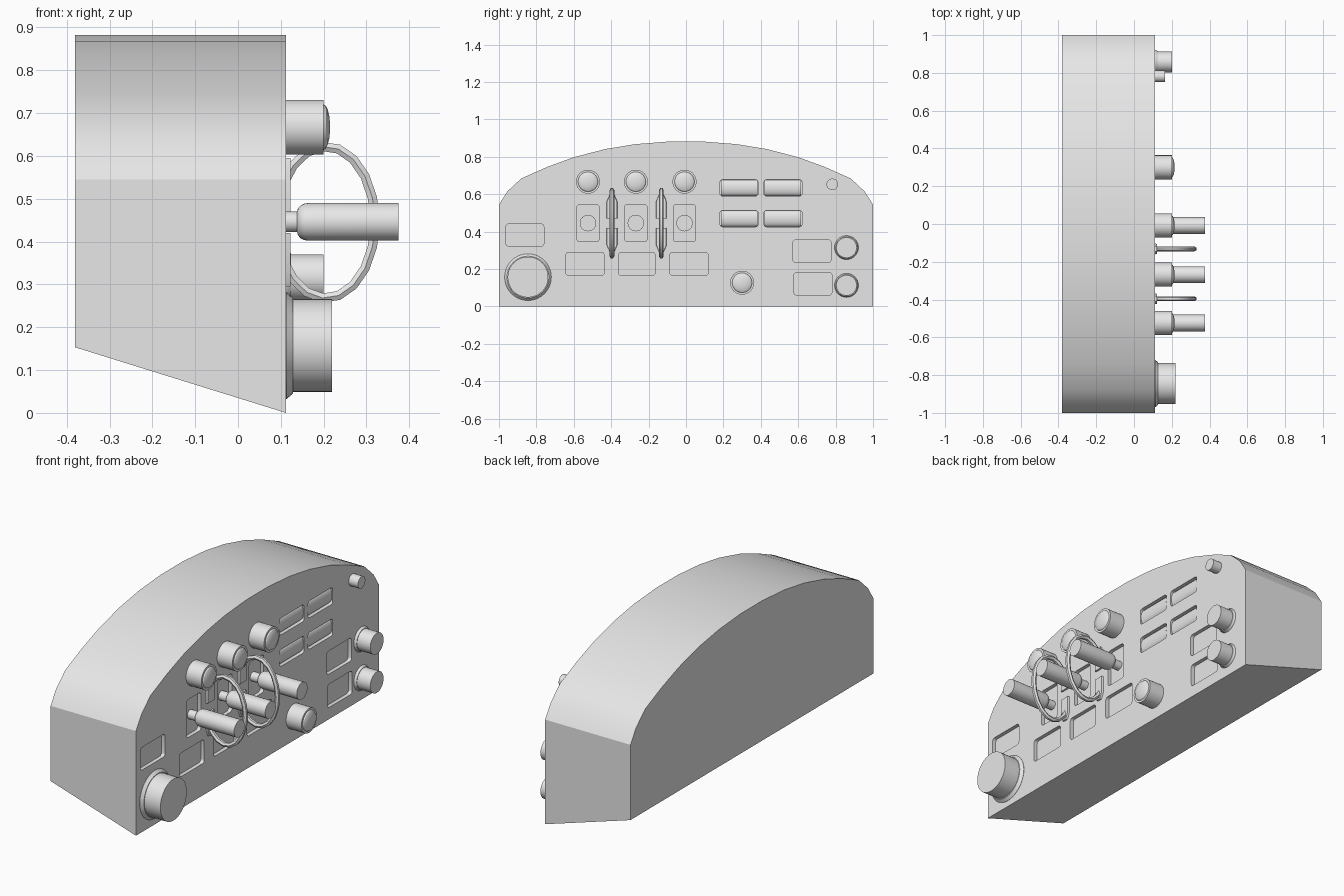
import bpy, bmesh, math

if "Cube" in bpy.data.objects:
    bpy.data.objects.remove(bpy.data.objects["Cube"])

grey = bpy.data.materials.new("panel grey")
grey.diffuse_color = (0.8, 0.8, 0.8, 1)
grey.use_nodes = True
grey.node_tree.nodes["Principled BSDF"].inputs["Base Color"].default_value = grey.diffuse_color
PANEL = 0.112   # x of the instrument face


def finish(bm, name, smooth=True):
    bmesh.ops.recalc_face_normals(bm, faces=bm.faces)
    me = bpy.data.meshes.new(name)
    bm.to_mesh(me)
    bm.free()
    ob = bpy.data.objects.new(name, me)
    bpy.context.collection.objects.link(ob)
    me.materials.append(grey)
    if smooth:
        shade(ob)
    return ob


def shade(ob):
    bpy.ops.object.select_all(action='DESELECT')
    ob.select_set(True)
    bpy.context.view_layer.objects.active = ob
    bpy.ops.object.shade_smooth_by_angle(angle=math.radians(30))


def prism(bm, back, front):
    """Closed solid between two matching outlines."""
    a = [bm.verts.new(p) for p in back]
    b = [bm.verts.new(p) for p in front]
    n = len(a)
    bm.faces.new(a[::-1])
    bm.faces.new(b)
    for i in range(n):
        j = (i + 1) % n
        bm.faces.new((a[i], a[j], b[j], b[i]))


def lathe(name, y, z, profile, seg=32):
    """Turn (x, radius) points about an axis along x; the ends are capped."""
    bm = bmesh.new()
    rings = []
    for x, r in profile:
        rings.append([bm.verts.new((x, y + r * math.cos(2 * math.pi * k / seg),
                                    z + r * math.sin(2 * math.pi * k / seg)))
                      for k in range(seg)])
    for a, b in zip(rings, rings[1:]):
        for k in range(seg):
            j = (k + 1) % seg
            bm.faces.new((a[k], a[j], b[j], b[k]))
    bm.faces.new(rings[0][::-1])
    bm.faces.new(rings[-1])
    return finish(bm, name)


def rounded(y0, y1, z0, z1, r=0.015, n=4):
    pts = []
    for cy, cz, start in ((y1 - r, z1 - r, 0), (y0 + r, z1 - r, 90),
                          (y0 + r, z0 + r, 180), (y1 - r, z0 + r, 270)):
        for k in range(n + 1):
            t = math.radians(start + 90 * k / n)
            pts.append((cy + r * math.cos(t), cz + r * math.sin(t)))
    return pts


# Housing: arched outline with a bottom that rises to the back
half = [(1, 0), (1, 0.545), (0.955, 0.615), (0.88, 0.685), (0.745, 0.745),
        (0.6, 0.798), (0.43, 0.842), (0.27, 0.868), (0.09, 0.882)]
outline = half + [(-y, z) for y, z in reversed(half)]
bm = bmesh.new()
prism(bm, [(-0.38, y, z if z > 0 else 0.153) for y, z in outline],
      [(PANEL, y, z) for y, z in outline])
housing = finish(bm, "housing", smooth=False)

# Recessed windows: label fields, lever plates and meters
lever_y = (-0.524, -0.268, -0.008)
labels = [(-0.963, -0.76, 0.323, 0.441), (-0.642, -0.438, 0.166, 0.289),
          (-0.361, -0.165, 0.166, 0.289), (-0.086, 0.118, 0.166, 0.289),
          (0.572, 0.775, 0.235, 0.356), (0.577, 0.78, 0.061, 0.182)]
plates = [(y - 0.06, y + 0.06, 0.347, 0.545) for y in lever_y]
meters = [(y, y + 0.203, z, z + 0.088) for y in (0.182, 0.417) for z in (0.426, 0.59)]
bm = bmesh.new()
for rect in labels + plates + meters:
    pts = rounded(*rect)
    prism(bm, [(PANEL - 0.02, y, z) for y, z in pts],
          [(PANEL + 0.05, y, z) for y, z in pts])
cutter = finish(bm, "window_cutter", smooth=False)
cutter.hide_render = True
mod = housing.modifiers.new("windows", 'BOOLEAN')
mod.operation = 'DIFFERENCE'
mod.solver = 'EXACT'
mod.object = cutter
bpy.context.view_layer.objects.active = housing
housing.select_set(True)
bpy.ops.object.modifier_apply(modifier=mod.name)
bpy.data.objects.remove(cutter)
shade(housing)

# Curved meter drums inside the four meter windows
for y0, y1, z0, z1 in meters:
    bm = bmesh.new()
    zc, h = (z0 + z1) / 2, (z1 - z0) / 2 - 0.001
    arc = [(PANEL - 0.022 + 0.02 * math.sin(math.pi * k / 10),
            zc - h * math.cos(math.pi * k / 10)) for k in range(11)]
    prism(bm, [(x, y0 + 0.004, z) for x, z in arc],
          [(x, y1 - 0.004, z) for x, z in arc])
    finish(bm, "meter_drum")

# Domed lamps: three above the levers, one low on the right
dome = [(0.2 + 0.015 * math.sin(t), 0.053 * math.cos(t))
        for t in (math.radians(a) for a in (0, 20, 40, 60, 75, 88))]
for y, z in [(y, 0.667) for y in lever_y] + [(0.3, 0.127)]:
    lathe("lamp", y, z, [(0.1, 0.064), (0.2, 0.064)] + dome)

# Levers: thin stem and round-shouldered grip
for y in lever_y:
    shoulder = [(0.165 - 0.027 * math.cos(t), 0.024 + 0.02 * math.sin(t))
                for t in (math.radians(a) for a in (0, 22, 45, 67, 90))]
    lathe("lever", y, 0.446, [(0.085, 0.024)] + shoulder + [(0.375, 0.044)])

# Flanged rotary knobs
lathe("large_knob", -0.845, 0.157, [(0.1, 0.125), (PANEL + 0.001, 0.125), (0.128, 0.112),
                                    (0.128, 0.1085), (0.22, 0.1085)], 40)
for z in (0.315, 0.113):
    lathe("small_knob", 0.858, z, [(0.1, 0.064), (PANEL + 0.001, 0.064), (0.124, 0.058),
                                   (0.124, 0.055), (0.2, 0.055)])
lathe("push_button", 0.782, 0.653, [(0.1, 0.031), (0.165, 0.031)], 20)

# Guard hoops between the levers, each on two tapered brackets
for y in (-0.396, -0.132):
    cu = bpy.data.curves.new("guard_hoop", 'CURVE')
    cu.dimensions = '3D'
    cu.bevel_depth = 0.0125
    cu.bevel_resolution = 1
    sp = cu.splines.new('POLY')
    n = 17
    sp.points.add(n - 1)
    for k in range(n):
        t = math.radians(-150 + 300 * k / (n - 1))
        sp.points[k].co = (0.205 + 0.115 * math.cos(t), y, 0.445 + 0.177 * math.sin(t), 1)
    cu.materials.append(grey)
    hoop = bpy.data.objects.new("guard_hoop", cu)
    bpy.context.collection.objects.link(hoop)
    bpy.ops.object.select_all(action='DESELECT')
    hoop.select_set(True)
    bpy.context.view_layer.objects.active = hoop
    bpy.ops.object.convert(target='MESH')
    shade(bpy.context.view_layer.objects.active)
    for s in (1, -1):
        shape = [(-0.031, 0.025), (0.031, 0.025), (0.031, 0.115),
                 (0.015, 0.15), (-0.015, 0.15), (-0.031, 0.115)]
        bm = bmesh.new()
        prism(bm, [(0.1, y + a, 0.445 + s * b) for a, b in shape],
              [(0.122, y + a * 0.85, 0.445 + s * b) for a, b in shape])
        finish(bm, "hoop_bracket")
